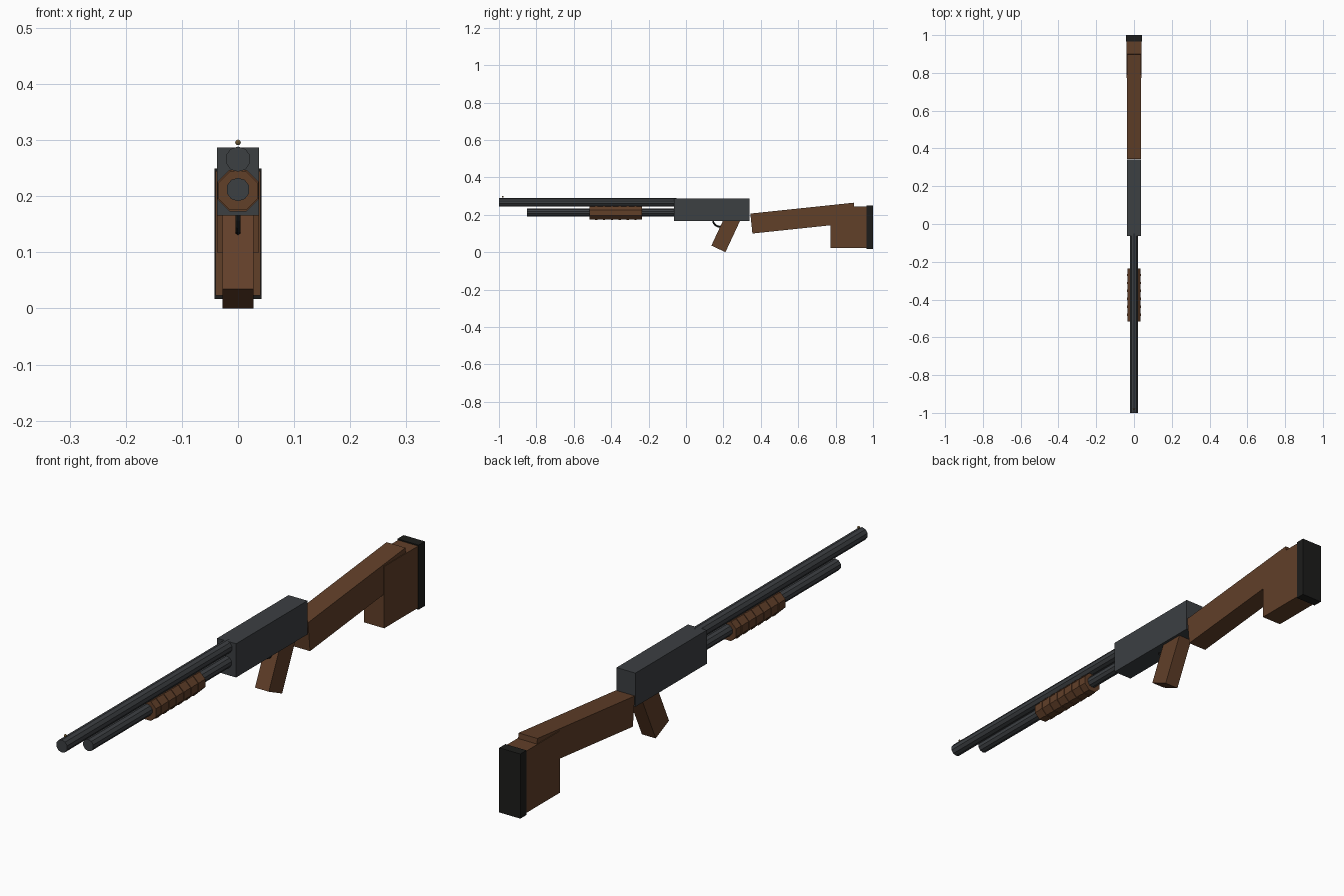
import bpy
from math import radians, sin, cos, pi

if "Cube" in bpy.data.objects:
    bpy.data.objects.remove(bpy.data.objects["Cube"])


def material(name, rgb):
    m = bpy.data.materials.new(name)
    m.diffuse_color = (*rgb, 1)
    m.use_nodes = True
    m.node_tree.nodes["Principled BSDF"].inputs["Base Color"].default_value = m.diffuse_color
    return m


steel = material("steel", (0.045, 0.05, 0.055))
wood = material("wood", (0.12, 0.05, 0.022))
rubber = material("rubber", (0.012, 0.012, 0.011))
brass = material("brass", (0.25, 0.16, 0.06))


def finish(name, mat):
    ob = bpy.context.object
    ob.name = name
    ob.data.materials.append(mat)
    return ob


def box(name, centre, size, mat, tilt=0):
    bpy.ops.mesh.primitive_cube_add(size=1, location=centre, rotation=(radians(tilt), 0, 0))
    bpy.context.object.scale = size
    return finish(name, mat)


def tube(name, y0, y1, z, radius, sides, mat, roll=0):
    bpy.ops.mesh.primitive_cylinder_add(vertices=sides, radius=radius, depth=y1 - y0,
                                        location=(0, (y0 + y1) / 2, z),
                                        rotation=(pi / 2, roll, 0))
    return finish(name, mat)


# Receiver, barrel and magazine tube
box("receiver", (0, 0.138, 0.226), (0.075, 0.405, 0.121), steel)
tube("barrel", -1.0, -0.05, 0.266, 0.0225, 10, steel)
tube("magazine_tube", -0.85, -0.05, 0.212, 0.021, 10, steel)

# Bead sight
bpy.ops.mesh.primitive_uv_sphere_add(segments=8, ring_count=6, radius=0.005,
                                     location=(0, -0.98, 0.296))
finish("bead_sight", brass)

# Pump fore-end with raised ribs
tube("pump", -0.515, -0.235, 0.21, 0.0375, 8, wood, pi / 8)
for i in range(6):
    y = -0.48 + i * 0.042
    tube(f"pump_rib_{i + 1}", y - 0.006, y + 0.006, 0.21, 0.04, 8, wood, pi / 8)

# Pistol grip, tilted about its lower front corner
a = radians(25)
gw, gl = 0.083, 0.2
box("grip", (0, 0.211 - gw / 2 * cos(a) + gl / 2 * sin(a),
             gw / 2 * sin(a) + gl / 2 * cos(a)), (0.055, gw, gl), wood, -25)

# Trigger guard
bpy.ops.mesh.primitive_torus_add(major_segments=16, minor_segments=6, major_radius=0.036,
                                 minor_radius=0.005, location=(0, 0.18, 0.172),
                                 rotation=(0, pi / 2, 0))
finish("trigger_guard", rubber)

# Shoulder stock and butt
box("stock", (0, 0.626, 0.182), (0.075, 0.556, 0.107), wood, 6)
box("butt", (0, 0.87, 0.134), (0.08, 0.195, 0.222), wood)
box("butt_pad", (0, 0.9825, 0.133), (0.084, 0.035, 0.232), rubber)
